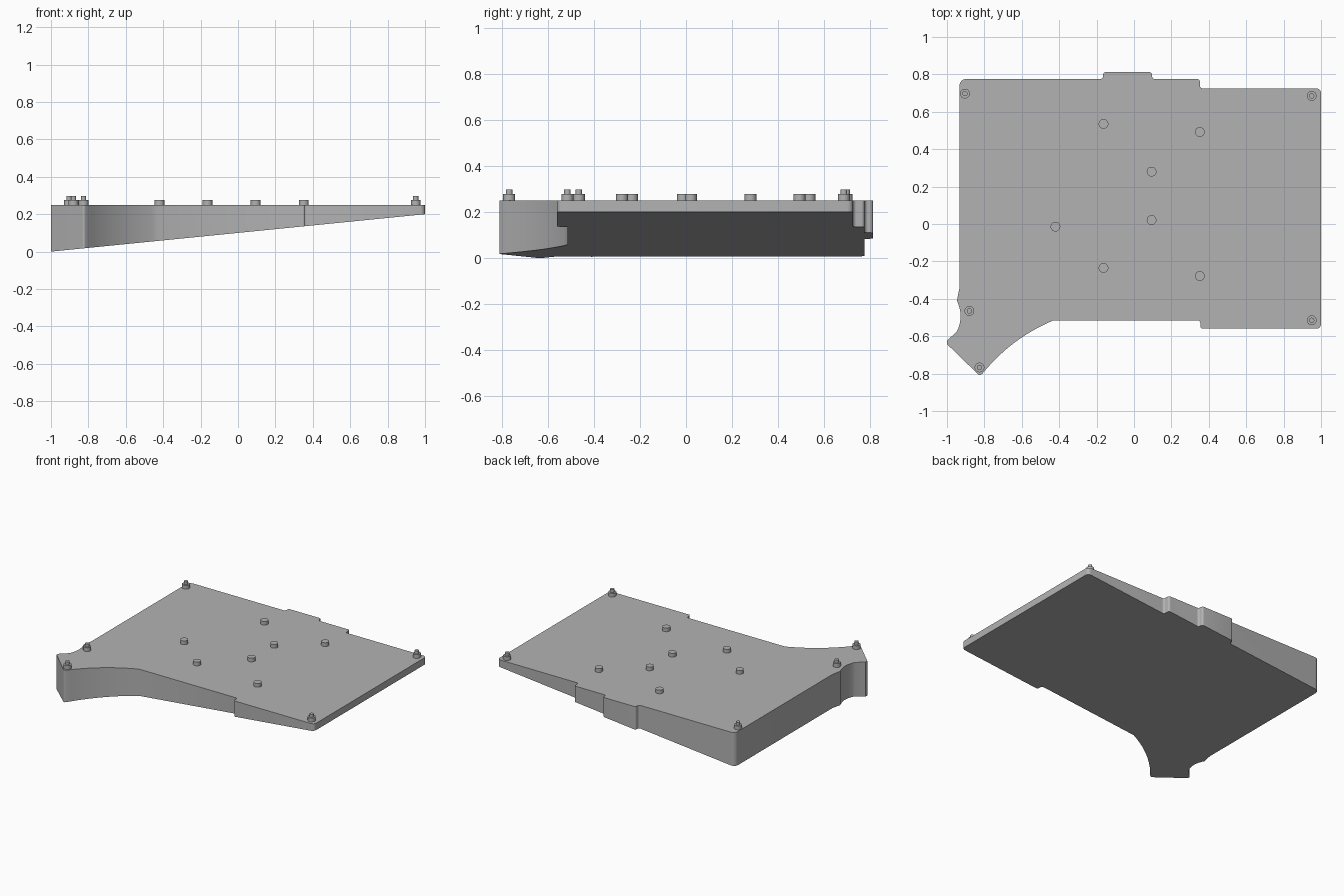
import bpy, bmesh, math
from mathutils import Vector

cube = bpy.data.objects.get("Cube")
if cube:
    bpy.data.objects.remove(cube, do_unlink=True)

grey = bpy.data.materials.new("plain grey")
grey.use_nodes = True
colour = (0.45, 0.45, 0.45, 1)
grey.diffuse_color = colour
grey.node_tree.nodes["Principled BSDF"].inputs["Base Color"].default_value = colour

TOP = 0.25


def finish(name, bm):
    bmesh.ops.recalc_face_normals(bm, faces=bm.faces[:])
    mesh = bpy.data.meshes.new(name)
    bm.to_mesh(mesh)
    bm.free()
    mesh.materials.append(grey)
    ob = bpy.data.objects.new(name, mesh)
    bpy.context.collection.objects.link(ob)
    bpy.ops.object.select_all(action="DESELECT")
    ob.select_set(True)
    bpy.context.view_layer.objects.active = ob
    bpy.ops.object.shade_smooth_by_angle(angle=math.radians(30))
    return ob


def rounded(corners, steps=6):
    """Round each (x, y, radius) corner with a true arc."""
    path = []
    for i, (x, y, r) in enumerate(corners):
        p = Vector((x, y))
        if r == 0:
            path.append(p)
            continue
        a = (Vector(corners[i - 1][:2]) - p).normalized()
        b = (Vector(corners[(i + 1) % len(corners)][:2]) - p).normalized()
        half = a.angle(b) / 2
        centre = p + (a + b).normalized() * r / math.sin(half)
        start = p + a * r / math.tan(half) - centre
        end = p + b * r / math.tan(half) - centre
        sweep = start.angle_signed(end)
        for k in range(steps + 1):
            t = -sweep * k / steps
            path.append(centre + Vector((start.x * math.cos(t) - start.y * math.sin(t),
                                         start.x * math.sin(t) + start.y * math.cos(t))))
    return path


def bow(start, end, sag, n=14):
    """Points strictly between start and end, bowed to the left by sag."""
    a, b = Vector(start), Vector(end)
    side = Vector((a.y - b.y, b.x - a.x)).normalized()
    points = []
    for k in range(1, n):
        t = k / n
        p = a.lerp(b, t) + side * sag * 4 * t * (1 - t)
        points.append((p.x, p.y, 0))
    return points


# Outline, anticlockwise from the tip of the thumb corner
tip, front_edge = (-0.81, -0.80), (-0.43, -0.515)
notch_top, notch_low = (-0.947, -0.41), (-0.947, -0.575)
outline = [(*tip, 0)] + bow(tip, front_edge, 0.03) + [
    (*front_edge, 0),
    (0.355, -0.515, 0.015), (0.355, -0.56, 0.015),
    (1, -0.56, 0.025), (1, 0.725, 0.025),
    (0.352, 0.725, 0.015), (0.352, 0.775, 0.015),
    (0.097, 0.775, 0.015), (0.097, 0.812, 0.015),
    (-0.165, 0.812, 0.015), (-0.165, 0.775, 0.015),
    (-0.933, 0.775, 0.035), (-0.933, -0.34, 0.03),
    (*notch_top, 0),
] + bow(notch_top, notch_low, 0.02, 10) + [
    (*notch_low, 0), (-1, -0.624, 0), (-1, -0.642, 0), (-0.825, -0.812, 0.01),
]

# Wedge body: flat top, underside rising towards +x
bm = bmesh.new()
top_ring, low_ring = [], []
for p in rounded(outline):
    top_ring.append(bm.verts.new((p.x, p.y, TOP)))
    low_ring.append(bm.verts.new((p.x, p.y, 0.1 * (p.x + 1))))
bm.faces.new(top_ring)
bm.faces.new(low_ring[::-1])
for i in range(len(top_ring)):
    bm.faces.new((top_ring[i - 1], low_ring[i - 1], low_ring[i], top_ring[i]))
finish("wedge_body", bm)


def peg(name, x, y, steps):
    """Turned peg from (radius, height) steps, closed on top."""
    bm = bmesh.new()
    profile = [(0, 0)]
    z = TOP - 0.005
    profile = []
    for radius, height in steps:
        profile += [(radius, z), (radius, height)]
        z = height
    profile.append((0, z))
    verts = [bm.verts.new((x + r, y, h)) for r, h in profile]
    edges = [bm.edges.new(pair) for pair in zip(verts, verts[1:])]
    bmesh.ops.spin(bm, geom=verts + edges, cent=(x, y, 0), axis=(0, 0, 1),
                   angle=math.tau, steps=32)
    bmesh.ops.remove_doubles(bm, verts=bm.verts[:], dist=0.0005)
    finish(name, bm)


# Plain support pegs across the middle
supports = [(-0.163, 0.535), (0.352, 0.492), (0.094, 0.28), (0.094, 0.021),
            (-0.42, -0.014), (-0.163, -0.235), (0.352, -0.278)]
for i, (x, y) in enumerate(supports, 1):
    peg(f"support_peg_{i}", x, y, [(0.026, 0.277)])

# Stepped locating pins near the corners
pins = [(-0.904, 0.697), (0.95, 0.685), (0.95, -0.515), (-0.88, -0.465), (-0.826, -0.767)]
for i, (x, y) in enumerate(pins, 1):
    peg(f"locating_pin_{i}", x, y, [(0.026, 0.277), (0.014, 0.298)])
